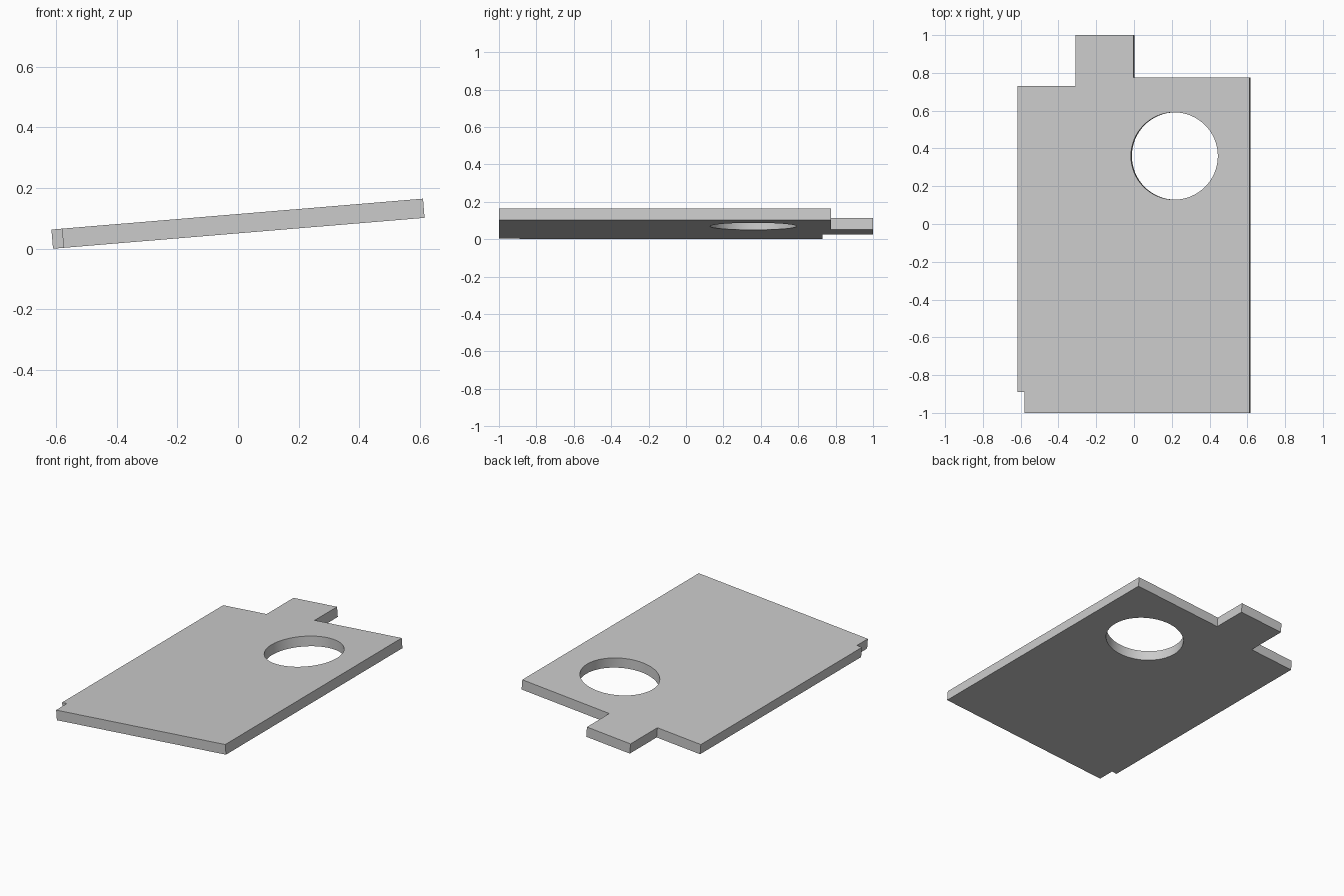
import bpy, bmesh, math

if "Cube" in bpy.data.objects:
    bpy.data.objects.remove(bpy.data.objects["Cube"])

ANGLE = math.radians(4.75)      # tilt about the y axis
WIDTH, THICK = 1.23, 0.0634
HOLE_U, HOLE_Y, HOLE_R, SEGS = 0.832, 0.36, 0.231, 64


def add_loop(curve, pts):
    s = curve.splines.new('POLY')
    s.points.add(len(pts) - 1)
    for p, (x, y) in zip(s.points, pts):
        p.co = (x, y, 0, 1)
    s.use_cyclic_u = True


# Plate profile: outline with tab, stepped shoulders and corner notch, plus round hole
curve = bpy.data.curves.new("plate_profile", 'CURVE')
curve.dimensions = '2D'
curve.fill_mode = 'BOTH'
curve.extrude = THICK / 2
add_loop(curve, [(0.035, -1), (WIDTH, -1), (WIDTH, 0.775), (0.615, 0.775),
                 (0.615, 1), (0.307, 1), (0.307, 0.73), (0, 0.73),
                 (0, -0.89), (0.035, -0.89)])
add_loop(curve, [(HOLE_U + HOLE_R * math.cos(2 * math.pi * i / SEGS),
                  HOLE_Y + HOLE_R * math.sin(2 * math.pi * i / SEGS))
                 for i in range(SEGS)])

# Turn the profile into a welded solid
plate = bpy.data.objects.new("tilted_plate", curve)
bpy.context.collection.objects.link(plate)
bpy.context.view_layer.objects.active = plate
plate.select_set(True)
bpy.ops.object.convert(target='MESH')
plate = bpy.context.object
plate.name = "tilted_plate"
bm = bmesh.new()
bm.from_mesh(plate.data)
bmesh.ops.remove_doubles(bm, verts=bm.verts, dist=1e-4)
bmesh.ops.recalc_face_normals(bm, faces=bm.faces)
bm.to_mesh(plate.data)
bm.free()
bpy.ops.object.shade_smooth_by_angle(angle=math.radians(30))

# Tilt the plate, resting its lower left edge on the ground
plate.rotation_euler = (0, -ANGLE, 0)
s, c = math.sin(ANGLE), math.cos(ANGLE)
plate.location = (-(WIDTH * c - THICK * s) / 2 - THICK / 2 * s, 0, THICK / 2 * c)
